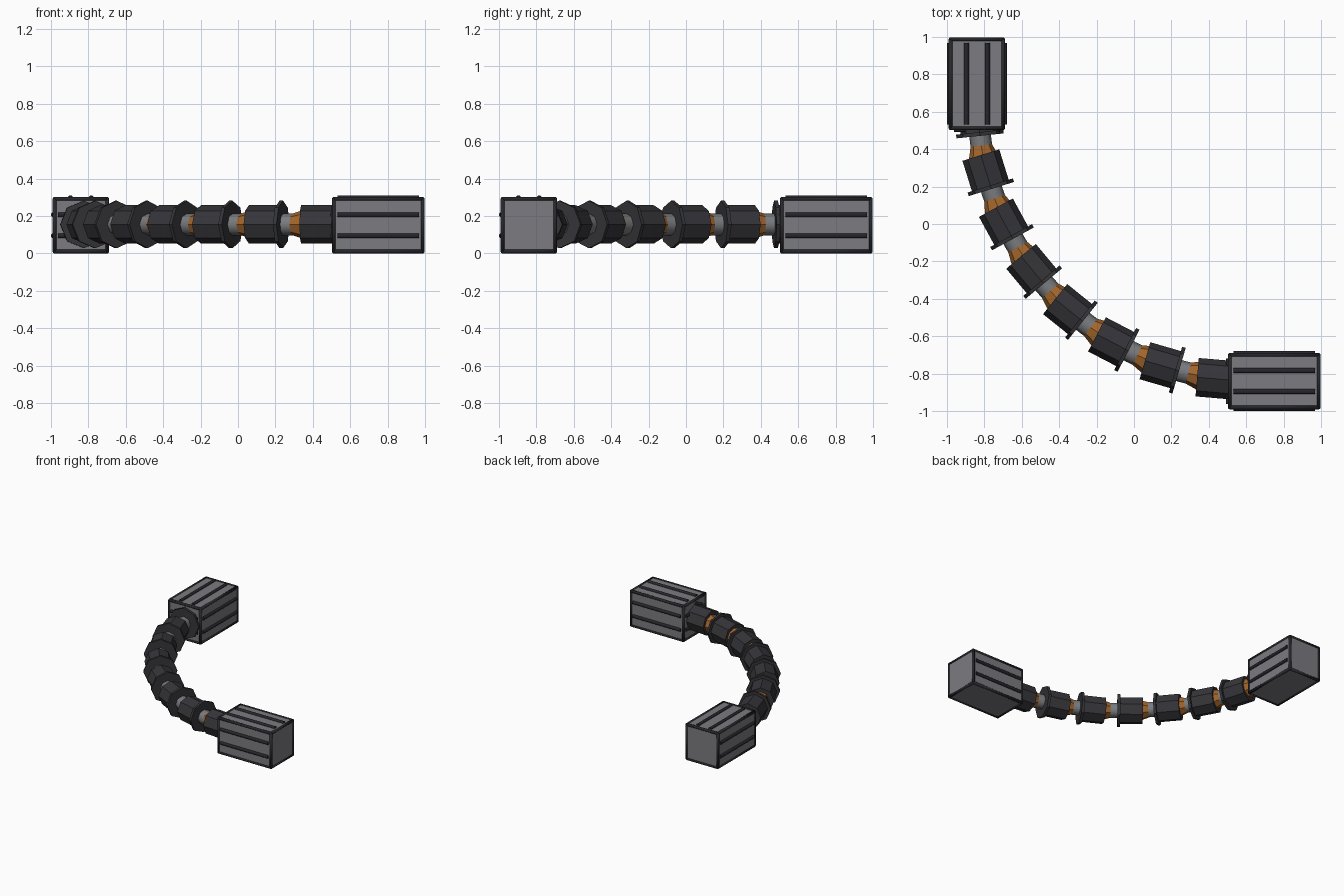
import bpy, bmesh, math
from mathutils import Matrix, Vector

if "Cube" in bpy.data.objects:
    bpy.data.objects.remove(bpy.data.objects["Cube"])


def material(name, rgb):
    m = bpy.data.materials.new(name)
    m.diffuse_color = (*rgb, 1)
    m.use_nodes = True
    m.node_tree.nodes["Principled BSDF"].inputs["Base Color"].default_value = m.diffuse_color
    return m


GREY = material("grey shell", (0.2, 0.2, 0.22))
PIPE = material("pipe grey", (0.19, 0.2, 0.21))
ORANGE = material("orange", (0.36, 0.13, 0.025))
DARK = material("dark collar", (0.036, 0.036, 0.042))
TRIM = material("black trim", (0.02, 0.02, 0.025))

MID_Z = 0.155


def make(name, bm, mat, matrix, smooth=False):
    me = bpy.data.meshes.new(name)
    bmesh.ops.recalc_face_normals(bm, faces=bm.faces)
    bm.to_mesh(me)
    bm.free()
    me.materials.append(mat)
    ob = bpy.data.objects.new(name, me)
    ob.matrix_world = matrix
    bpy.context.collection.objects.link(ob)
    for p in me.polygons:
        p.use_smooth = smooth
    return ob


def frame_z(direction):
    """Rotation taking local z to a direction, local y kept upright."""
    z = Vector(direction).normalized()
    y = Vector((0, 0, 1)) if abs(z.z) < 0.9 else Vector((0, 1, 0))
    return Matrix((y.cross(z), y, z)).transposed().to_4x4()


def add_cone(bm, a, b, r1, r2, sides):
    a, b = Vector(a), Vector(b)
    bmesh.ops.create_cone(bm, cap_ends=True, segments=sides, radius1=r1, radius2=r2,
                          depth=(b - a).length,
                          matrix=Matrix.Translation((a + b) / 2) @ frame_z(b - a))


# Cable arc
R = 1.475
T0, STEP = math.radians(-84), math.radians(11.3)
CX = -0.824 - R * math.sin(T0)
CY = 0.481 + R * math.cos(T0)


def arc(t):
    return Vector((CX + R * math.sin(t), CY - R * math.cos(t), MID_Z))


# Inner pipe
curve = bpy.data.curves.new("inner_pipe", 'CURVE')
curve.dimensions = '3D'
curve.bevel_depth = 0.058
curve.bevel_resolution = 2
curve.use_fill_caps = True
line = curve.splines.new('POLY')
COUNT = 33
line.points.add(COUNT - 1)
for i, p in enumerate(line.points):
    p.co = (*arc(T0 + STEP * (-0.3 + 7.5 * i / (COUNT - 1))), 1)
curve.materials.append(PIPE)
bpy.context.collection.objects.link(bpy.data.objects.new("inner_pipe", curve))

# Collars with end flanges and orange cuffs
for i in range(8):
    t = T0 + STEP * i
    m = Matrix.Translation(arc(t)) @ frame_z((math.cos(t), math.sin(t), 0))
    bm = bmesh.new()
    add_cone(bm, (0, 0, -0.18), (0, 0, 0), 0.103, 0.103, 8)
    make(f"collar_{i}", bm, DARK, m)
    bm = bmesh.new()
    add_cone(bm, (0, 0, -0.01), (0, 0, 0.01), 0.127, 0.127, 8)
    make(f"flange_{i}", bm, DARK, m)
    # cuff follows the bend just ahead of its collar
    tc = t - 0.18 / R
    mc = Matrix.Translation(arc(tc)) @ frame_z((math.cos(tc), math.sin(tc), 0))
    bm = bmesh.new()
    add_cone(bm, (0, 0, -0.055), (0, 0, 0.02), 0.056, 0.08, 8)
    make(f"cuff_{i}", bm, ORANGE, mc)


# End blocks: local +x points outward, local -x faces the cable
HALF = Vector((0.248, 0.151, 0.151))
EDGE = 0.011


def end_block(label, matrix):
    bm = bmesh.new()
    bmesh.ops.create_cube(bm, size=2, matrix=Matrix.Diagonal(
        (HALF.x - 0.005, HALF.y - 0.005, HALF.z - 0.005, 1)))
    make(label + "_shell", bm, GREY, matrix)

    # rounded trim on all edges
    bm = bmesh.new()
    c = [h - EDGE for h in HALF]
    for axis in range(3):
        u, v = (axis + 1) % 3, (axis + 2) % 3
        for su in (-1, 1):
            for sv in (-1, 1):
                a, b = [0] * 3, [0] * 3
                a[u] = b[u] = su * c[u]
                a[v] = b[v] = sv * c[v]
                a[axis], b[axis] = -c[axis], c[axis]
                add_cone(bm, a, b, EDGE, EDGE, 12)
    for sx in (-1, 1):
        for sy in (-1, 1):
            for sz in (-1, 1):
                bmesh.ops.create_uvsphere(bm, u_segments=12, v_segments=6, radius=EDGE,
                                          matrix=Matrix.Translation(
                                              (sx * c[0], sy * c[1], sz * c[2])))
    make(label + "_edge_trim", bm, TRIM, matrix, True)

    # paired ribs on the top, both sides and the inner end
    bm = bmesh.new()
    for s in (-0.056, 0.056):
        add_cone(bm, (-0.218, s, 0.147), (0.218, s, 0.147), 0.013, 0.013, 12)
        add_cone(bm, (-0.245, -0.122, s), (-0.245, 0.122, s), 0.013, 0.013, 12)
        for side in (-0.147, 0.147):
            add_cone(bm, (-0.218, side, s), (0.218, side, s), 0.013, 0.013, 12)
    make(label + "_ribs", bm, TRIM, matrix)


end_block("back_block", Matrix.Translation((-0.84, 0.75, MID_Z - 0.004))
          @ Matrix.Rotation(math.pi / 2, 4, 'Z'))
end_block("right_block", Matrix.Translation((0.75, -0.84, MID_Z - 0.004)))
